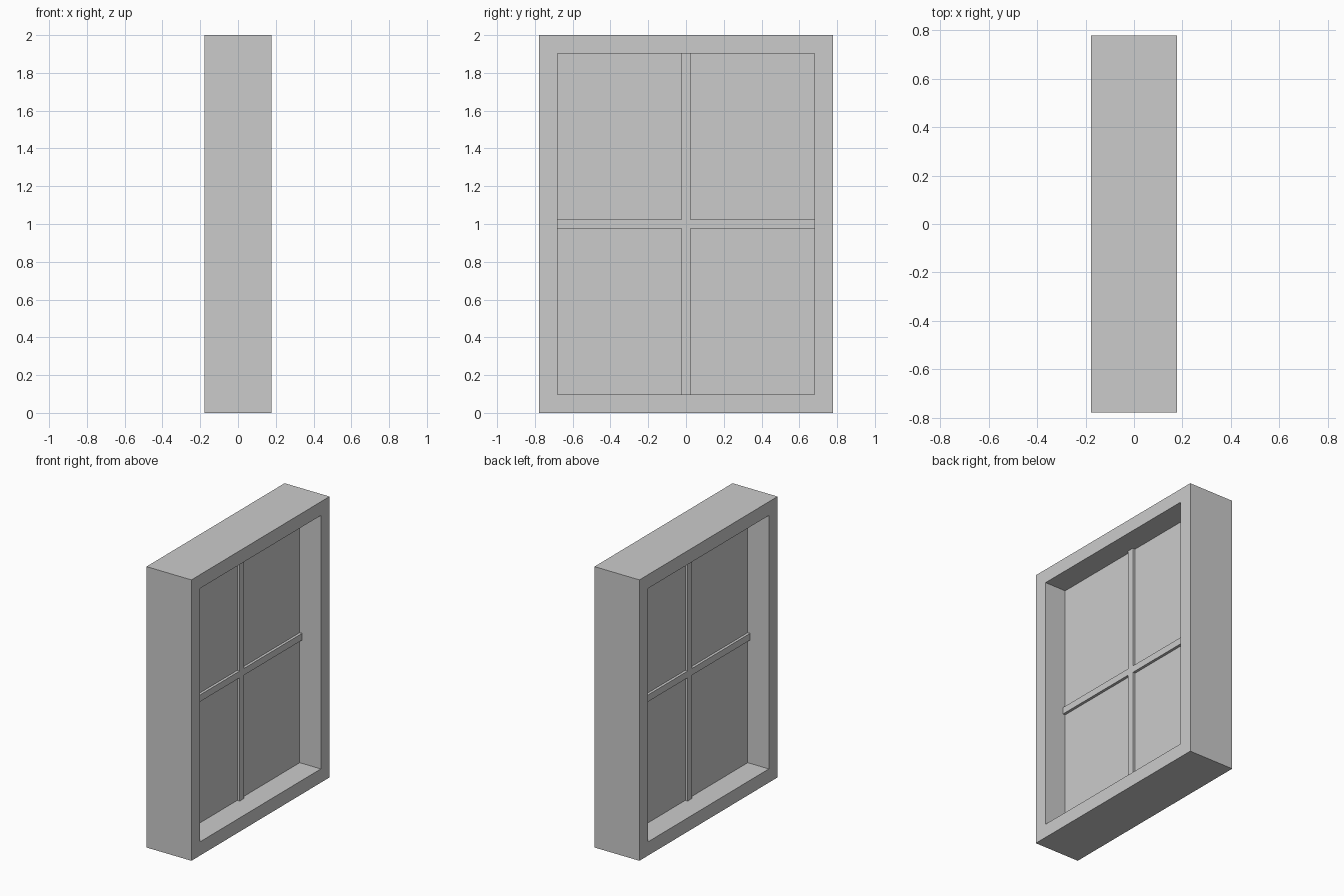
import bpy, bmesh

if "Cube" in bpy.data.objects:
    bpy.data.objects.remove(bpy.data.objects["Cube"])

DEPTH = 0.177                      # half depth of the frame
HALF_W, HALF_H = 0.777, 1.0        # outer half sizes
OPEN_W, OPEN_H = 0.679, 0.902      # opening half sizes
BAR = 0.024                        # half width of the glazing bars
MID_Z = 1.0


def new_object(name, bm):
    bmesh.ops.recalc_face_normals(bm, faces=bm.faces[:])
    mesh = bpy.data.meshes.new(name)
    bm.to_mesh(mesh)
    bm.free()
    obj = bpy.data.objects.new(name, mesh)
    bpy.context.collection.objects.link(obj)
    return obj


def loop(bm, points, x):
    return [bm.verts.new((x, y, MID_Z + z)) for y, z in points]


def bridge(bm, a, b):
    for i in range(len(a)):
        j = (i + 1) % len(a)
        bm.faces.new((a[i], a[j], b[j], b[i]))


def rect(w, h):
    return [(-w, -h), (w, -h), (w, h), (-w, h)]


def slab(name, points, half_depth):
    bm = bmesh.new()
    front, back = (loop(bm, points, x) for x in (half_depth, -half_depth))
    bm.faces.new(front)
    bm.faces.new(back)
    bridge(bm, front, back)
    return new_object(name, bm)


# Window frame: a deep rectangular ring
bm = bmesh.new()
rings = [loop(bm, rect(w, h), x) for w, h, x in (
    (HALF_W, HALF_H, DEPTH), (HALF_W, HALF_H, -DEPTH),
    (OPEN_W, OPEN_H, -DEPTH), (OPEN_W, OPEN_H, DEPTH))]
for i in range(4):
    bridge(bm, rings[i], rings[(i + 1) % 4])
new_object("window_frame", bm)

# Glass pane in the middle of the opening
slab("glass_pane", rect(OPEN_W, OPEN_H), 0.011)

# Cross-shaped glazing bars, proud of the glass on both sides
arm = [(BAR, BAR), (BAR, OPEN_H), (-BAR, OPEN_H), (-BAR, BAR), (-OPEN_W, BAR), (-OPEN_W, -BAR)]
cross = arm + [(-y, -z) for y, z in arm]
slab("glazing_bars", cross, 0.03)
